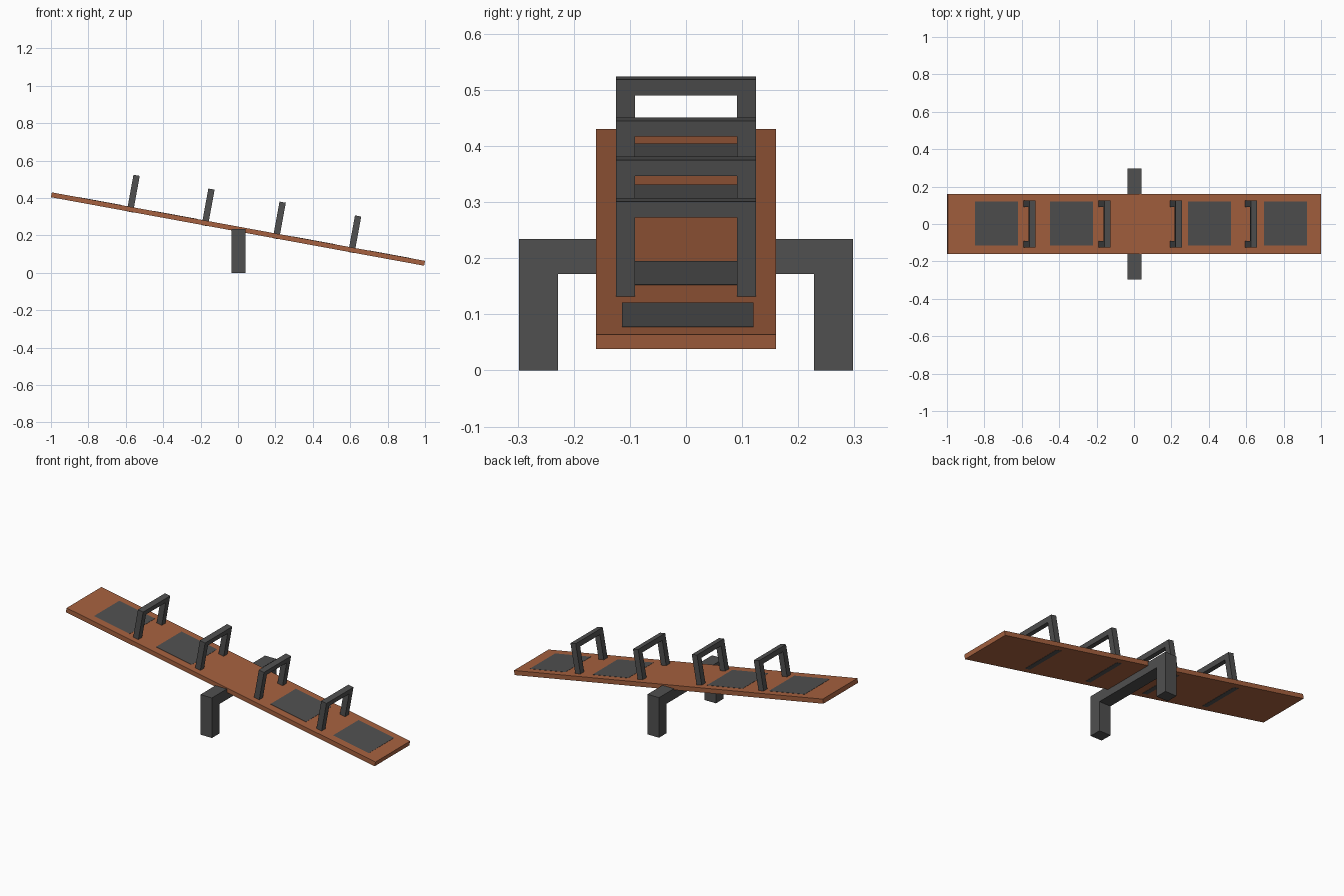
import bpy, bmesh, math
from mathutils import Matrix, Vector

if "Cube" in bpy.data.objects:
    bpy.data.objects.remove(bpy.data.objects["Cube"])

TILT = Matrix.Translation((0, 0, 0.234)) @ Matrix.Rotation(math.radians(10.4), 4, 'Y')


def material(name, rgb):
    m = bpy.data.materials.new(name)
    m.diffuse_color = (*rgb, 1)
    m.use_nodes = True
    m.node_tree.nodes["Principled BSDF"].inputs["Base Color"].default_value = m.diffuse_color
    return m


WOOD = material("brown_wood", (0.38, 0.12, 0.05))
METAL = material("dark_grey", (0.08, 0.08, 0.08))


def finish(name, bm, mat, matrix):
    bmesh.ops.recalc_face_normals(bm, faces=bm.faces)
    me = bpy.data.meshes.new(name)
    bm.to_mesh(me)
    bm.free()
    me.materials.append(mat)
    ob = bpy.data.objects.new(name, me)
    ob.matrix_world = matrix
    bpy.context.collection.objects.link(ob)
    return ob


def box(name, centre, size, mat, matrix):
    bm = bmesh.new()
    bmesh.ops.create_cube(bm, size=1, matrix=Matrix.Translation(centre) @ Matrix.Diagonal((*size, 1)))
    return finish(name, bm, mat, matrix)


def extrude_x(name, profiles, x0, x1, mat, matrix):
    """Extrude quads / polygons given in (y, z) from x0 to x1."""
    bm = bmesh.new()
    for profile in profiles:
        bm.faces.new([bm.verts.new((x0, y, z)) for y, z in profile])
    bmesh.ops.remove_doubles(bm, verts=bm.verts, dist=1e-5)
    ext = bmesh.ops.extrude_face_region(bm, geom=bm.faces[:], use_keep_orig=True)
    moved = [g for g in ext['geom'] if isinstance(g, bmesh.types.BMVert)]
    bmesh.ops.translate(bm, verts=moved, vec=Vector((x1 - x0, 0, 0)))
    return finish(name, bm, mat, matrix)


def rect(y, z0, z1):
    return [(-y, z0), (y, z0), (y, z1), (-y, z1)]


# Tilted plank
box("plank", (0, 0, 0), (2.0286, 0.32, 0.0262), WOOD, TILT)

# Closed handle frames, lower rung let into the plank
outer, inner = rect(0.125, -0.0143, 0.1846), rect(0.091, 0.0, 0.156)
frame = [[outer[i], outer[(i + 1) % 4], inner[(i + 1) % 4], inner[i]] for i in range(4)]
# Each handle is paired with a seat pad
for i, (handle, pad) in enumerate([(-0.585, -0.75), (-0.178, -0.343), (0.209, 0.409), (0.619, 0.821)], 1):
    extrude_x(f"handle_{i}", frame, handle - 0.017, handle + 0.017, METAL, TILT)
    box(f"seat_pad_{i}", (pad, 0.003, 0.009), (0.234, 0.234, 0.0104), METAL, TILT)

# Ground stand: two legs and a crossbar in one piece
stand = [(-0.298, 0), (-0.228, 0), (-0.228, 0.172), (0.228, 0.172),
         (0.228, 0), (0.298, 0), (0.298, 0.234), (-0.298, 0.234)]
extrude_x("stand", [stand], -0.034, 0.040, METAL, Matrix.Identity(4))
